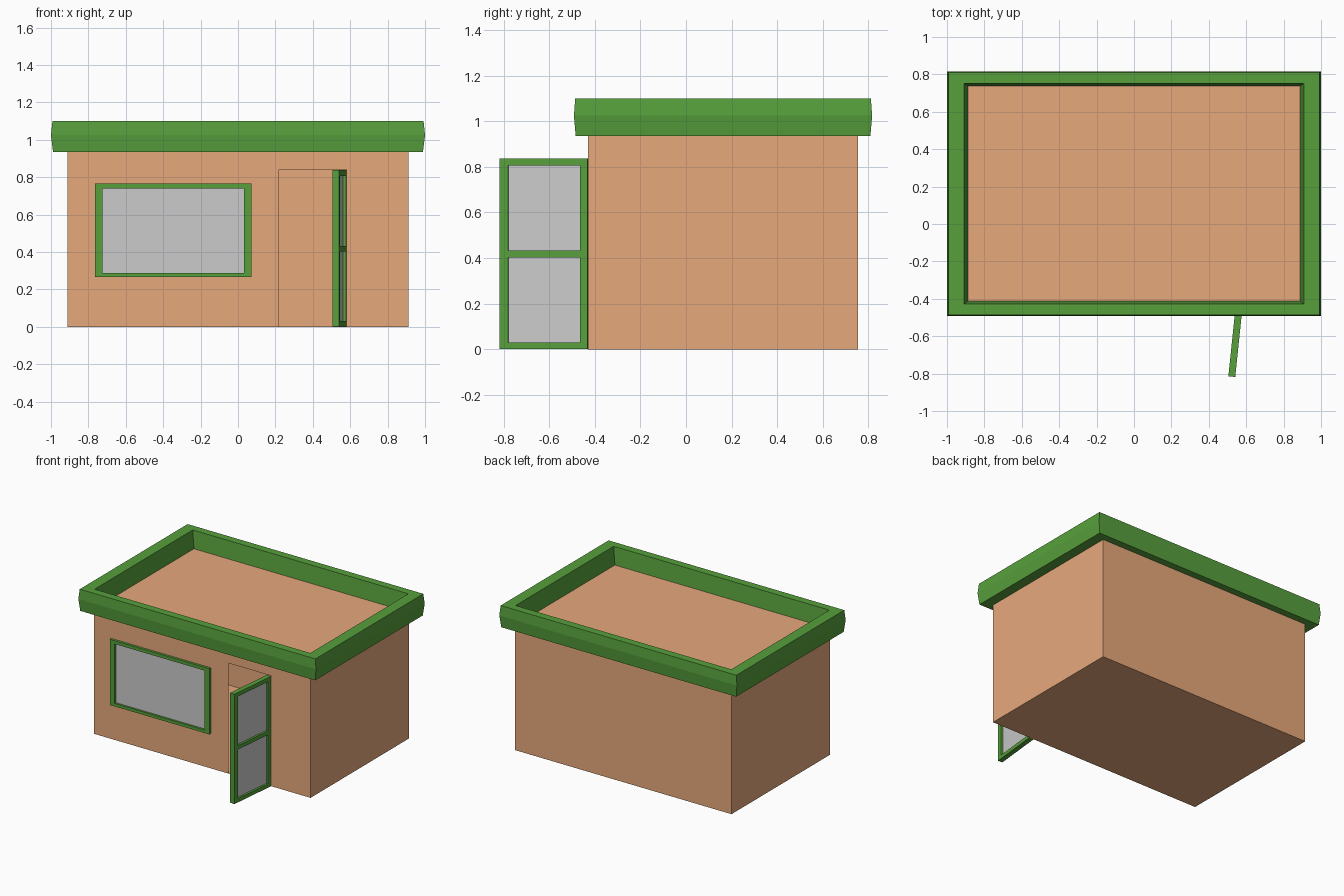
import bpy, bmesh, math
from mathutils import Matrix

if "Cube" in bpy.data.objects:
    bpy.data.objects.remove(bpy.data.objects["Cube"])


def material(name, rgb):
    m = bpy.data.materials.new(name)
    m.diffuse_color = (*rgb, 1)
    m.use_nodes = True
    m.node_tree.nodes["Principled BSDF"].inputs["Base Color"].default_value = m.diffuse_color
    return m


TAN = material("tan_wall", (0.80, 0.397, 0.202))
GREEN = material("green_trim", (0.095, 0.35, 0.045))


def finish(name, bm, mat=None):
    bmesh.ops.remove_doubles(bm, verts=bm.verts, dist=1e-5)
    bmesh.ops.recalc_face_normals(bm, faces=bm.faces)
    me = bpy.data.meshes.new(name)
    bm.to_mesh(me)
    bm.free()
    if mat:
        me.materials.append(mat)
    ob = bpy.data.objects.new(name, me)
    bpy.context.collection.objects.link(ob)
    return ob


def face(bm, pts):
    bm.faces.new([bm.verts.new(p) for p in pts])


def lattice(name, xs, zs, holes, y0, y1, mat):
    """Upright panel of grid cells with holes, from depth y0 to y1."""
    bm = bmesh.new()
    for i in range(len(xs) - 1):
        for j in range(len(zs) - 1):
            if (i, j) not in holes:
                a, b, c, d = xs[i], xs[i + 1], zs[j], zs[j + 1]
                face(bm, [(a, y0, c), (b, y0, c), (b, y0, d), (a, y0, d)])
    bmesh.ops.remove_doubles(bm, verts=bm.verts, dist=1e-5)
    ret = bmesh.ops.extrude_face_region(bm, geom=bm.faces[:], use_keep_orig=True)
    for v in ret["geom"]:
        if isinstance(v, bmesh.types.BMVert):
            v.co.y = y1
    return finish(name, bm, mat)


def pane(name, x0, x1, z0, z1, y, thick=0.006):
    bm = bmesh.new()
    bmesh.ops.create_cube(bm, size=1, matrix=Matrix.Translation(
        ((x0 + x1) / 2, y, (z0 + z1) / 2)) @ Matrix.Diagonal((x1 - x0, thick, z1 - z0, 1)))
    return finish(name, bm)


# Thin-walled building shell with floor, flat roof and door / window openings
W, F, B, H = 0.912, -0.43, 0.755, 0.968
bm = bmesh.new()
xs = [-W, -0.74, 0.045, 0.22, 0.58, W]
zs = [0, 0.28, 0.75, 0.84, H]
openings = {(1, 1), (3, 0), (3, 1), (3, 2)}
for i in range(5):
    for j in range(4):
        if (i, j) not in openings:
            a, b, c, d = xs[i], xs[i + 1], zs[j], zs[j + 1]
            face(bm, [(a, F, c), (b, F, c), (b, F, d), (a, F, d)])
for s in (-W, W):
    face(bm, [(s, F, 0), (s, B, 0), (s, B, H), (s, F, H)])
face(bm, [(-W, B, 0), (W, B, 0), (W, B, H), (-W, B, H)])
for z in (0, H):
    face(bm, [(-W, F, z), (W, F, z), (W, B, z), (-W, B, z)])
finish("building_walls", bm, TAN)

# Roof rim: five-sided section swept around a rectangle
CY = (F + B) / 2
section = [(-0.03, 0.935), (0.077, 0.935), (0.088, 1.025), (0.08, 1.10), (-0.004, 1.10)]
bm = bmesh.new()
rings = [[bm.verts.new((sx * (W + o), CY + sy * ((B - F) / 2 + o * 0.7), z))
          for o, z in section]
         for sx, sy in ((-1, -1), (1, -1), (1, 1), (-1, 1))]
n = len(section)
for k in range(4):
    p, q = rings[k], rings[(k + 1) % 4]
    for i in range(n):
        j = (i + 1) % n
        bm.faces.new([p[i], q[i], q[j], p[j]])
finish("roof_rim", bm, GREEN)

# Front window
lattice("window_frame", [-0.765, -0.725, 0.033, 0.072], [0.265, 0.288, 0.74, 0.765],
        {(1, 1)}, F - 0.018, F + 0.012, GREEN)
pane("window_glass", -0.735, 0.042, 0.28, 0.75, F)

# Open door, modelled along x from its hinge and then swung outwards
L, T = 0.388, 0.0185
parts = [lattice("door_frame", [0, 0.033, 0.35, L],
                 [0.001, 0.03, 0.403, 0.433, 0.807, 0.837],
                 {(1, 1), (1, 3)}, -T, T, GREEN)]
for name, z0, z1 in (("door_lower_glass", 0.025, 0.408), ("door_upper_glass", 0.428, 0.812)):
    parts.append(pane(name, 0.028, 0.355, z0, z1, 0))
swing = (Matrix.Translation((0.563, F, 0))
         @ Matrix.Rotation(math.atan2(-0.385, -0.04), 4, 'Z'))
for ob in parts:
    ob.data.transform(swing)
